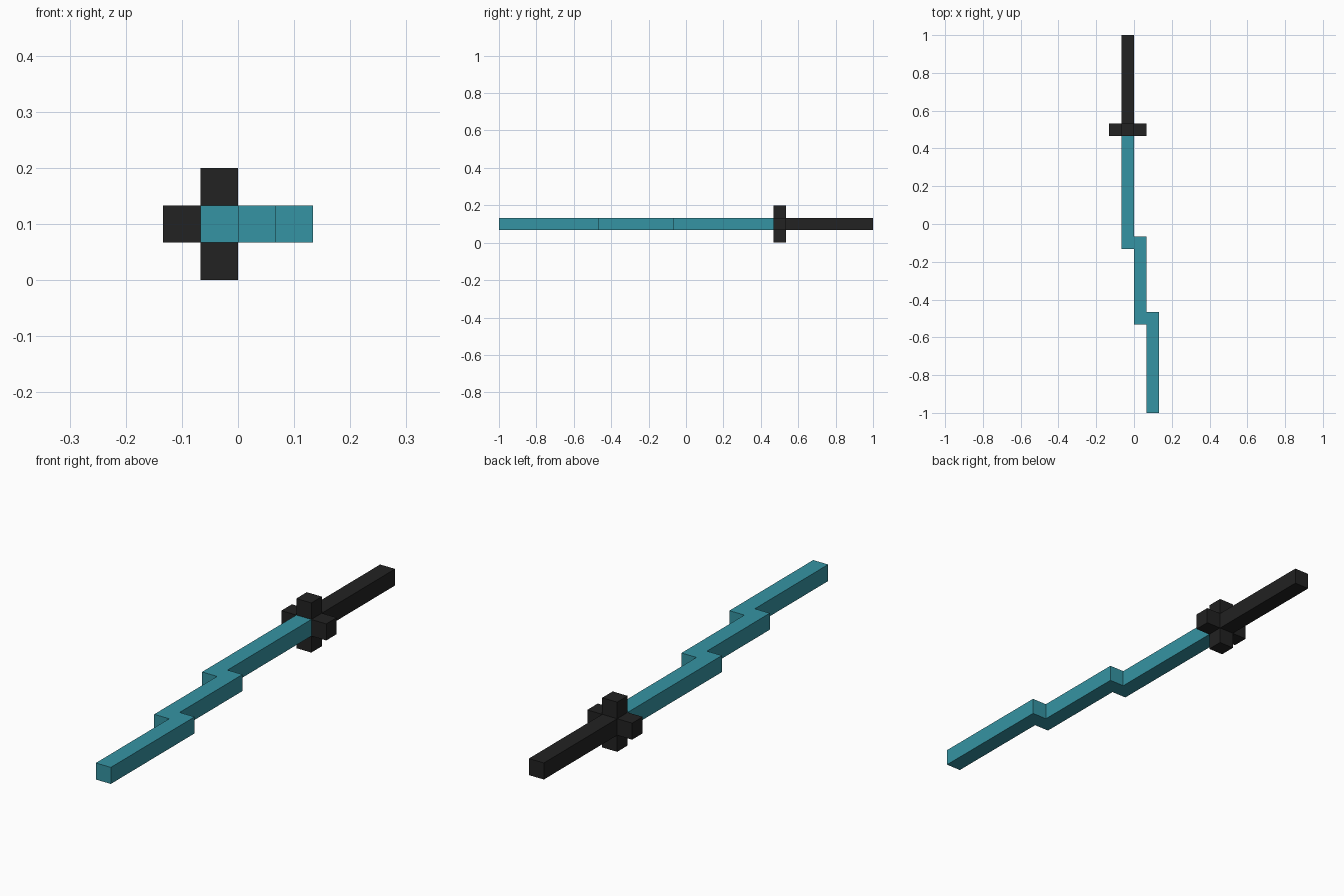
import bpy
import bmesh
from mathutils import Vector

if "Cube" in bpy.data.objects:
    bpy.data.objects.remove(bpy.data.objects["Cube"], do_unlink=True)

U = 1 / 15  # one block


def material(name, color):
    mat = bpy.data.materials.new(name)
    mat.use_nodes = True
    mat.diffuse_color = color
    bsdf = next(n for n in mat.node_tree.nodes if n.type == "BSDF_PRINCIPLED")
    bsdf.inputs["Base Color"].default_value = color
    return mat


def extruded(name, outline, direction, mat):
    """Extrude a closed outline (in block units) along a direction."""
    bm = bmesh.new()
    face = bm.faces.new([bm.verts.new(Vector(p) * U) for p in outline])
    result = bmesh.ops.extrude_face_region(bm, geom=[face], use_keep_orig=True)
    moved = [g for g in result["geom"] if isinstance(g, bmesh.types.BMVert)]
    bmesh.ops.translate(bm, verts=moved, vec=Vector(direction) * U)
    bmesh.ops.recalc_face_normals(bm, faces=bm.faces)
    mesh = bpy.data.meshes.new(name)
    bm.to_mesh(mesh)
    bm.free()
    mesh.materials.append(mat)
    obj = bpy.data.objects.new(name, mesh)
    bpy.context.collection.objects.link(obj)
    return obj


teal = material("teal", (0.036, 0.296, 0.366, 1))
black = material("black", (0.016, 0.016, 0.016, 1))

# Blade: three staggered bars in one zigzag outline, seen from above
zigzag = [(-1, 7), (-1, -2), (0, -2), (0, -8), (1, -8), (1, -15),
          (2, -15), (2, -7), (1, -7), (1, -1), (0, -1), (0, 7)]
extruded("blade", [(x, y, 1) for x, y in zigzag], (0, 0, 1), teal)

# Guard: plus-shaped outline in x and z, one block deep
plus = [(-1, 0), (0, 0), (0, 1), (1, 1), (1, 2), (0, 2),
        (0, 3), (-1, 3), (-1, 2), (-2, 2), (-2, 1), (-1, 1)]
extruded("guard", [(x, 7, z) for x, z in plus], (0, 1, 0), black)

# Handle: straight square bar behind the guard
square = [(-1, 1), (0, 1), (0, 2), (-1, 2)]
extruded("handle", [(x, 8, z) for x, z in square], (0, 7, 0), black)
